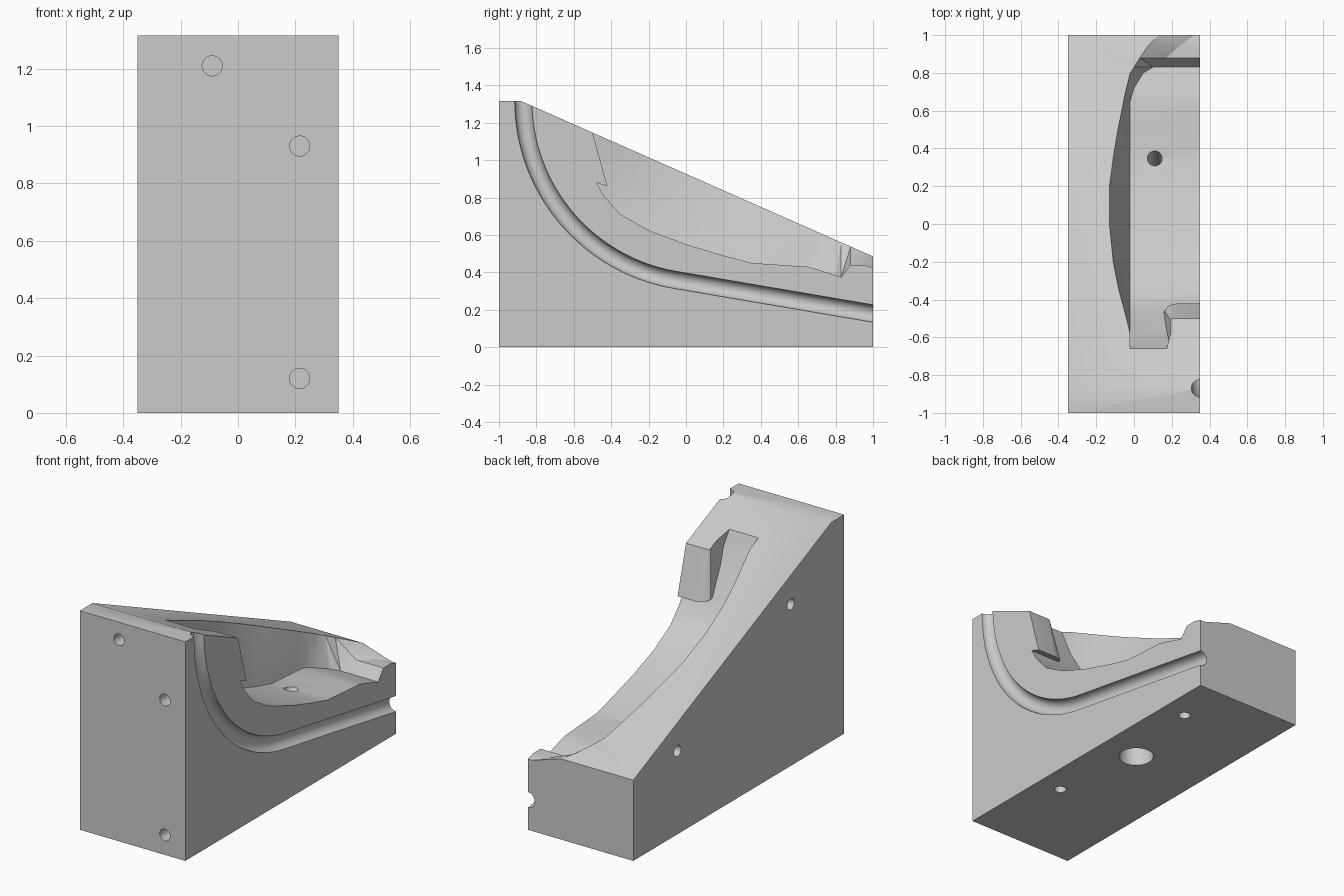
import bpy, bmesh, math
from mathutils import Vector

cube = bpy.data.objects.get("Cube")
if cube:
    bpy.data.objects.remove(cube, do_unlink=True)

grey = bpy.data.materials.new("plain grey")
grey.use_nodes = True
grey.diffuse_color = (0.6, 0.6, 0.6, 1)
grey.node_tree.nodes["Principled BSDF"].inputs["Base Color"].default_value = (0.6, 0.6, 0.6, 1)


def loft(name, rings):
    """Closed solid skinned through rings of equal point count."""
    bm = bmesh.new()
    vs = [[bm.verts.new(p) for p in ring] for ring in rings]
    n = len(vs[0])
    for a, b in zip(vs, vs[1:]):
        for i in range(n):
            j = (i + 1) % n
            bm.faces.new((a[i], a[j], b[j], b[i]))
    bm.faces.new(vs[0])
    bm.faces.new(vs[-1][::-1])
    bmesh.ops.triangulate(bm, faces=[f for f in bm.faces if len(f.verts) == 4])
    bmesh.ops.recalc_face_normals(bm, faces=bm.faces)
    mesh = bpy.data.meshes.new(name)
    bm.to_mesh(mesh)
    bm.free()
    mesh.materials.append(grey)
    obj = bpy.data.objects.new(name, mesh)
    bpy.context.collection.objects.link(obj)
    return obj


def tube(name, path, r, sides=32):
    """Round bar along a path, used for holes and the channel."""
    path = [Vector(p) for p in path]
    rings = []
    for i, p in enumerate(path):
        t = (path[min(i + 1, len(path) - 1)] - path[max(i - 1, 0)]).normalized()
        u = Vector((0, 1, 0)) if abs(t.x) > 0.9 else Vector((1, 0, 0))
        w = t.cross(u)
        angles = [math.tau * k / sides for k in range(sides)]
        rings.append([p + r * (math.cos(a) * u + math.sin(a) * w) for a in angles])
    return loft(name, rings)


def cut(target, cutter):
    cutter.hide_render = True
    mod = target.modifiers.new("cut", 'BOOLEAN')
    mod.operation = 'DIFFERENCE'
    mod.solver = 'EXACT'
    mod.object = cutter
    bpy.context.view_layer.objects.active = target
    bpy.ops.object.modifier_apply(modifier=mod.name)
    bpy.data.objects.remove(cutter, do_unlink=True)


def slope(y):
    return 1.315 - (y + 0.88) * 0.4415


# Wedge-shaped block
side = [(-1, 0), (1, 0), (1, slope(1)), (-0.88, 1.315), (-1, 1.315)]
block = loft("mould_block", [[(x, y, z) for y, z in side] for x in (-0.35, 0.35)])

# Cavity: y, floor height, wall x at floor, wall x at the sloping top
stations = [
    (-0.68, 1.27, -0.02, -0.02), (-0.66, 1.22, -0.02, -0.02),
    (-0.58, 1.04, -0.02, -0.02), (-0.48, 0.88, -0.02, -0.045),
    (-0.44, 0.81, -0.02, -0.055), (-0.35, 0.71, -0.02, -0.08),
    (-0.2, 0.625, -0.02, -0.11), (0, 0.55, -0.02, -0.13),
    (0.2, 0.49, -0.02, -0.13), (0.35, 0.45, -0.02, -0.11),
    (0.5, 0.44, -0.02, -0.085), (0.65, 0.43, -0.02, -0.055),
    (0.72, 0.41, 0, -0.04), (0.8, 0.385, 0.05, -0.02),
    (0.83, 0.375, 0.1, 0), (0.88, 0.44, 0.17, 0.03),
    (0.95, 0.44, 0.25, 0.08), (1, 0.425, 0.32, 0.13), (1.03, 0.42, 0.36, 0.15)]
rings = []
for y, zf, xf, xt in stations:
    zt = max(slope(y), zf + 0.02)
    rings.append([(0.5, y, zf), (xf, y, zf), (xt, y, zt), (xt, y, 1.6), (0.5, y, 1.6)])
cavity = loft("cavity_cutter", rings)

# Overhanging heel block left standing inside the cavity
low = [(0.6, -0.42), (0.23, -0.42), (0.185, -0.43), (0.16, -0.46), (0.155, -0.75), (0.6, -0.75)]
high = [(0.6, -0.5), (0.21, -0.5), (0.2, -0.503), (0.195, -0.52), (0.15, -0.75), (0.6, -0.75)]
bottom = [Vector((x, y, 0.86 - (y + 0.42) * 0.33)) for x, y in low]
top = [Vector((x, y, slope(y))) for x, y in high]
heel = loft("heel_cutter", [bottom, [b.lerp(t, 1.25) for b, t in zip(bottom, top)]])
cut(cavity, heel)
cut(block, cavity)

# Half-round channel on the open side
R = 0.974
sweep = math.pi / 2 - math.atan(0.17)
path = [(0.35, -0.87, 1.45)]
for i in range(33):
    a = sweep * i / 32
    path.append((0.35, -0.87 + R * (1 - math.cos(a)), 1.32 - R * math.sin(a)))
end = path[-1]
path.append((0.35, 1.1, end[2] - 0.17 * (1.1 - end[1])))
cut(block, tube("channel_cutter", path, 0.046, 24))

# Blind holes in the front
for x, z in [(-0.09, 1.21), (0.215, 0.93), (0.215, 0.12)]:
    cut(block, tube("front_hole", [(x, -1.1, z), (x, -0.85, z)], 0.035))

# Blind holes in the closed side
for y, z in [(-0.495, 0.97), (0.58, 0.5)]:
    cut(block, tube("side_hole", [(-0.45, y, z), (-0.2, y, z)], 0.033))

# Holes in the base, and the slanted vent up to the cavity floor
for y in (-0.41, 0.68):
    cut(block, tube("base_hole", [(0.2, y, -0.1), (0.2, y, 0.13)], 0.033))
cut(block, tube("base_port", [(0.11, 0.15, -0.1), (0.11, 0.15, 0.2)], 0.097))
cut(block, tube("vent", [(0.11, 0.19, 0.1), (0.11, 0.39, 0.55)], 0.039))

bpy.ops.object.select_all(action='DESELECT')
block.select_set(True)
bpy.context.view_layer.objects.active = block
bpy.ops.object.shade_smooth_by_angle(angle=math.radians(28))
